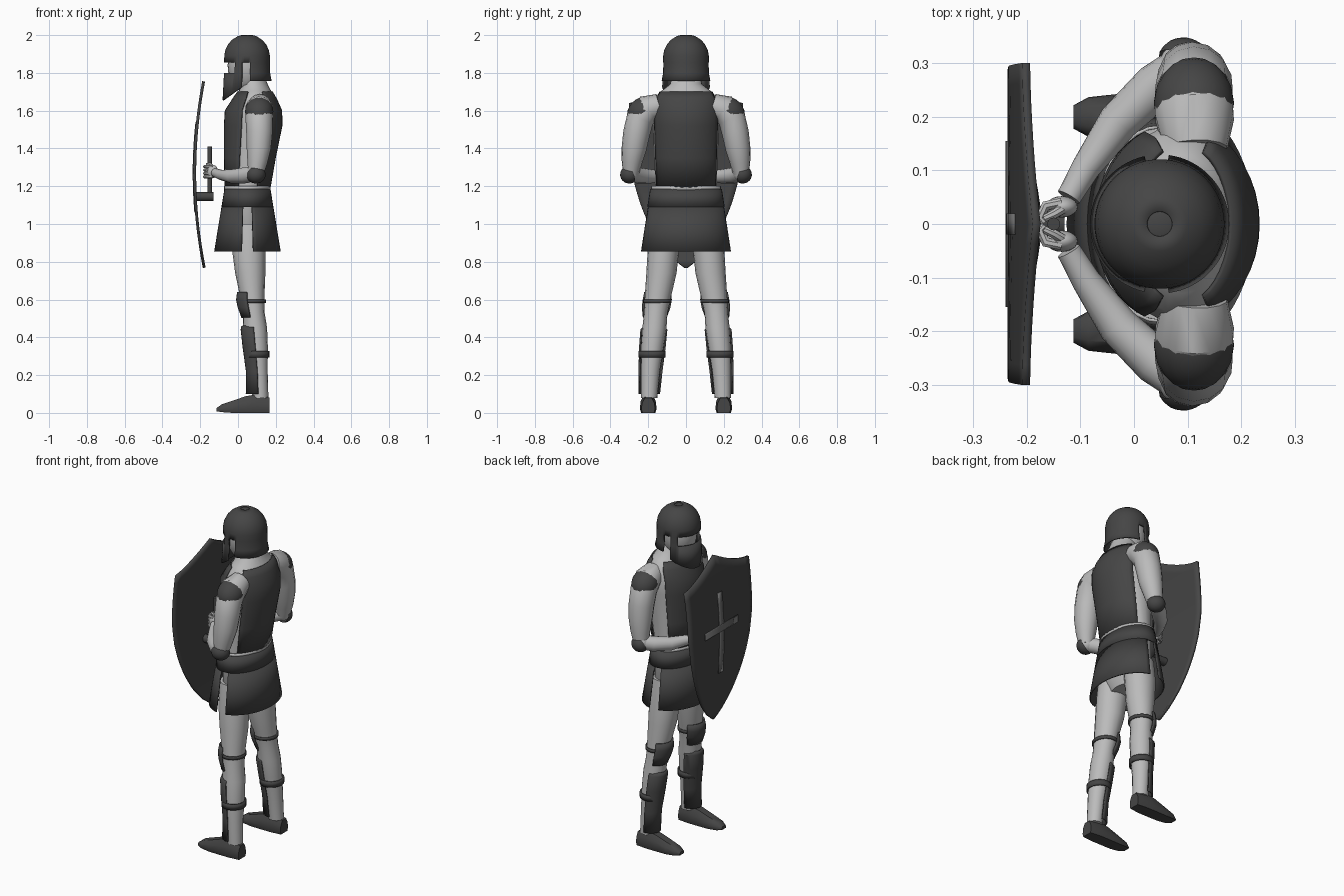
import bpy, bmesh
from math import sin, cos, pi, radians, sqrt
from mathutils import Vector

if "Cube" in bpy.data.objects:
    bpy.data.objects.remove(bpy.data.objects["Cube"])

def mat(name, v):
    m = bpy.data.materials.new(name)
    m.diffuse_color = (v, v, v, 1)
    m.use_nodes = True
    m.node_tree.nodes["Principled BSDF"].inputs["Base Color"].default_value = m.diffuse_color
    return m
DARK, LIGHT, MID = mat("dark_plate", .06), mat("light_cloth", .5), mat("mid_grey", .16)

def finish(name, bm, m, mirror=False, thick=0, angle=40):
    bmesh.ops.recalc_face_normals(bm, faces=bm.faces)
    me = bpy.data.meshes.new(name)
    bm.to_mesh(me)
    bm.free()
    ob = bpy.data.objects.new(name, me)
    bpy.context.collection.objects.link(ob)
    me.materials.append(m)
    if thick:
        mod = ob.modifiers.new("thickness", 'SOLIDIFY')
        mod.thickness, mod.offset = thick, 0
    if mirror:
        mod = ob.modifiers.new("mirror", 'MIRROR')
        mod.use_axis = (False, True, False)
    bpy.ops.object.select_all(action='DESELECT')
    ob.select_set(True)
    bpy.context.view_layer.objects.active = ob
    bpy.ops.object.shade_smooth_by_angle(angle=radians(angle))
    return ob

def skin(name, rings, m, closed=True, cap=True, keep=None, **kw):
    """Join rings of points into a surface; keep(row, col) can leave openings."""
    bm = bmesh.new()
    vs = [[bm.verts.new(p) for p in r] for r in rings]
    n = len(rings[0])
    for i in range(len(rings) - 1):
        for j in range(n if closed else n - 1):
            if keep is None or keep(i, j):
                k = (j + 1) % n
                bm.faces.new((vs[i][j], vs[i][k], vs[i + 1][k], vs[i + 1][j]))
    if cap and closed:
        bm.faces.new(vs[0])
        bm.faces.new(vs[-1])
    loose = [v for v in bm.verts if not v.link_faces]
    bmesh.ops.delete(bm, geom=loose, context='VERTS')
    return finish(name, bm, m, **kw)

def loft(name, secs, m, n=24, mid=0, half=180, cy=0, **kw):
    """Stack of ellipses (z, cx, rx, ry[, cy]); angle 0 faces the front of the figure."""
    full = half == 180
    rings = []
    for s in secs:
        z, cx, rx, ry = s[:4]
        y0 = s[4] if len(s) > 4 else cy
        angs = [radians(mid - half + 2 * half * j / n) for j in range(n if full else n + 1)]
        rings.append([(cx - rx * cos(a), y0 + ry * sin(a), z) for a in angs])
    return skin(name, rings, m, closed=full, **kw)

def tube(name, path, m, n=14, **kw):
    """Round limb through (x, y, z, radius) points."""
    pts = [Vector(p[:3]) for p in path]
    rings, ref = [], Vector((1, .3, .2))
    for i, p in enumerate(pts):
        t = (pts[min(i + 1, len(pts) - 1)] - pts[max(i - 1, 0)]).normalized()
        u = (ref - t * ref.dot(t)).normalized()
        ref, v = u, t.cross(u)
        rings.append([p + path[i][3] * (u * cos(2*pi*j/n) + v * sin(2*pi*j/n)) for j in range(n)])
    return skin(name, rings, m, **kw)

def ball(name, loc, r, m, direction=None, **kw):
    """Ellipsoid, or a half dome pointing along direction."""
    bm = bmesh.new()
    bmesh.ops.create_uvsphere(bm, u_segments=20, v_segments=12, radius=1)
    if direction:
        bmesh.ops.bisect_plane(bm, geom=bm.verts[:] + bm.edges[:] + bm.faces[:], dist=1e-4,
                               plane_co=(0, 0, -.05), plane_no=(0, 0, 1), clear_inner=True)
    q = Vector(direction or (0, 0, 1)).to_track_quat('Z', 'Y')
    for v in bm.verts:
        v.co = q @ Vector(a * b for a, b in zip(v.co, r)) + Vector(loc)
    return finish(name, bm, m, **kw)

# Body, neck and head
loft("body", [(.86, .055, .07, .1), (.95, .055, .1, .17), (1.19, .05, .108, .162), (1.35, .063, .124, .168),
              (1.52, .08, .142, .175), (1.6, .085, .138, .185), (1.66, .09, .11, .17), (1.705, .09, .085, .13),
              (1.74, .085, .072, .085), (1.82, .06, .065, .065)], LIGHT)
ball("head", (.045, 0, 1.84), (.1, .1, .145), LIGHT)

# Breast and back plates
plate = [(1.19, .05, .118, .172), (1.35, .063, .133, .178), (1.52, .08, .151, .184),
         (1.6, .082, .148, .186), (1.66, .088, .115, .175), (1.70, .09, .09, .15)]
loft("breast_plate", plate, DARK, n=14, half=66, thick=.008)
loft("back_plate", plate, DARK, n=14, mid=180, half=64, thick=.008)
loft("belt", [(1.18, .05, .12, .182), (1.2, .05, .12, .182)], LIGHT, n=32, cap=False, thick=.006)

# Skirt: waist ring, then front and back panels with side slits
def skirt(z):
    t = (1.185 - z) / .33
    return (z, .05, .118 + .054 * t, .186 + .052 * t)
loft("skirt_waist", [skirt(1.185), skirt(1.09)], DARK, n=36, cap=False, thick=.008)
for nm, mid in (("skirt_front", 0), ("skirt_back", 180)):
    loft(nm, [skirt(1.09), skirt(.97), skirt(.855)], DARK, mid=mid, half=80, thick=.008)

# Helmet: dome and skirt of rows with eye slit and cheek openings
N = 72
rings = []
for z in [1.998, 1.99, 1.972, 1.95, 1.92, 1.89, 1.855, 1.80, 0]:
    ring = []
    for j in range(N):
        deg = (j + .5) * 360 / N - 180
        a = radians(deg)
        zz = z
        r = .115 * sqrt(max(.01, 1 - (max(0, (z or 1.8) - 1.885) / .115) ** 2)) + .002
        if z == 0 or z == 1.8:
            r = .118
        if z == 0:
            r = .126
            x = .048 - r * cos(a)
            zz = 1.655 + (x + .078) * .7 if abs(deg) < 82 else 1.757
        ring.append((.048 - r * cos(a), r * sin(a), zz))
    rings.append(ring)
def solid(i, j):
    deg = abs((j + 1) * 360 / N - 180)
    if i < 6:
        return True
    return not (75 < deg < 97 or (i == 6 and deg < 58))
h = skin("helmet", rings, DARK, cap=False, keep=solid, thick=.008)
ball("helmet_crown", (.048, 0, 1.985), (.04, .04, .015), DARK)

# Legs
leg = [(1.0, .055, .09, .08, .1), (.86, .057, .088, .083, .12), (.74, .065, .08, .08, .13), (.62, .075, .065, .07, .148),
       (.53, .083, .058, .062, .16), (.45, .09, .064, .064, .167), (.35, .098, .06, .06, .178),
       (.22, .11, .047, .05, .189), (.08, .118, .043, .043, .195)]
loft("leg", leg, LIGHT, n=16, mirror=True)
loft("knee_guard", [(.638, .07, .07, .07, .15), (.6, .072, .077, .076, .152), (.56, .078, .075, .075, .158),
                    (.505, .085, .062, .062, .165)], DARK, n=12, half=72, mirror=True, thick=.01)
loft("greave", [(.46, .092, .07, .05, .168), (.44, .092, .074, .068, .17), (.35, .1, .072, .067, .178),
                (.22, .11, .064, .06, .188), (.1, .115, .07, .054, .195)], DARK, n=12, half=84, mirror=True, thick=.008)
for nm, z, cx, r, y, ht in (("knee_strap", .59, .077, .066, .153, .018), ("calf_strap", .31, .1, .062, .18, .034)):
    loft(nm, [(z - ht / 2, cx, r, r + .005, y), (z + ht / 2, cx, r, r + .005, y)], DARK,
         n=20, cap=False, mirror=True, thick=.008)

# Shoes
shoe = []
for x, w, b, t in ((.168, .036, 0, .08), (.1, .044, 0, .098), (.04, .044, 0, .088),
                   (-.03, .043, 0, .064), (-.085, .037, .004, .046), (-.113, .022, .008, .026)):
    prof = [(-.85, 0), (-1, .25), (-.9, .65), (-.5, 1), (.5, 1), (.9, .65), (1, .25), (.85, 0)]
    shoe.append([(x, .2 + w * u, b + (t - b) * v) for u, v in prof])
skin("shoe", shoe, DARK, mirror=True)

# Arms, hands and guards
tube("upper_arm", [(.115, .14, 1.63, .06), (.113, .2, 1.612, .075), (.112, .242, 1.56, .074), (.113, .262, 1.48, .071),
                   (.11, .275, 1.4, .066), (.103, .286, 1.33, .055), (.095, .292, 1.265, .042)], LIGHT, mirror=True)
ball("elbow", (.09, .293, 1.27), (.045, .045, .045), LIGHT, mirror=True)
tube("forearm", [(.095, .295, 1.27, .041), (.04, .257, 1.258, .043), (-.03, .19, 1.252, .038),
                 (-.09, .105, 1.26, .027), (-.122, .05, 1.272, .023)], LIGHT, mirror=True)
ball("hand", (-.135, .032, 1.278), (.03, .02, .036), LIGHT, mirror=True)
for i in range(4):
    z = 1.25 + i * .018
    tube("finger", [(-.135, .04, z, .009), (-.165, .034, z, .01), (-.176, .012, z, .009),
                    (-.168, .002, z, .007)], LIGHT, n=8, mirror=True)
tube("thumb", [(-.13, .03, 1.3, .01), (-.15, .018, 1.317, .009), (-.168, .01, 1.317, .007)], LIGHT, n=8, mirror=True)
ball("shoulder_guard", (.112, .226, 1.595), (.075, .09, .075), DARK, direction=(0, .55, .8), mirror=True)
ball("elbow_guard", (.095, .3, 1.262), (.052, .048, .048), DARK, direction=(.35, .75, -.35), mirror=True)

# Shield: curved heater plate with peaked top
def sx(z):
    return -.229 + .2 * (z - 1.27) ** 2
def width(z):
    keys = [(.765, .004), (.82, .075), (.9, .14), (1.0, .198), (1.1, .24), (1.2, .27), (1.35, .295), (1.7, .302)]
    for (a, p), (b, q) in zip(keys, keys[1:]):
        if z <= b:
            return p + (q - p) * (z - a) / (b - a)
    return .302
rows = []
for i in range(21):
    v = i / 20
    z0 = .768 + v * (1.64 - .768)
    row = []
    for j in range(17):
        t = j / 8 - 1
        z = z0 + .115 * (1 - abs(t)) ** 1.5 * max(0, v - .4) / .6
        row.append((sx(z), t * width(z0), z))
    rows.append(row)
skin("shield", rows, DARK, closed=False, thick=.015)
def strip(name, y, z0, z1):
    zs = [z0 + (z1 - z0) * i / 8 for i in range(9)]
    skin(name, [[(sx(z) - .0085, -y, z), (sx(z) - .0085, y, z)] for z in zs], MID, closed=False, thick=.005)
strip("shield_cross_upright", .02, 1.06, 1.54)
strip("shield_cross_bar", .155, 1.31, 1.35)

# Grip held by both hands
tube("grip_rod", [(-.15, 0, 1.15, .012), (-.15, 0, 1.41, .012)], DARK)
tube("grip_mount", [(-.225, 0, 1.145, .024), (-.13, 0, 1.145, .024)], DARK)
